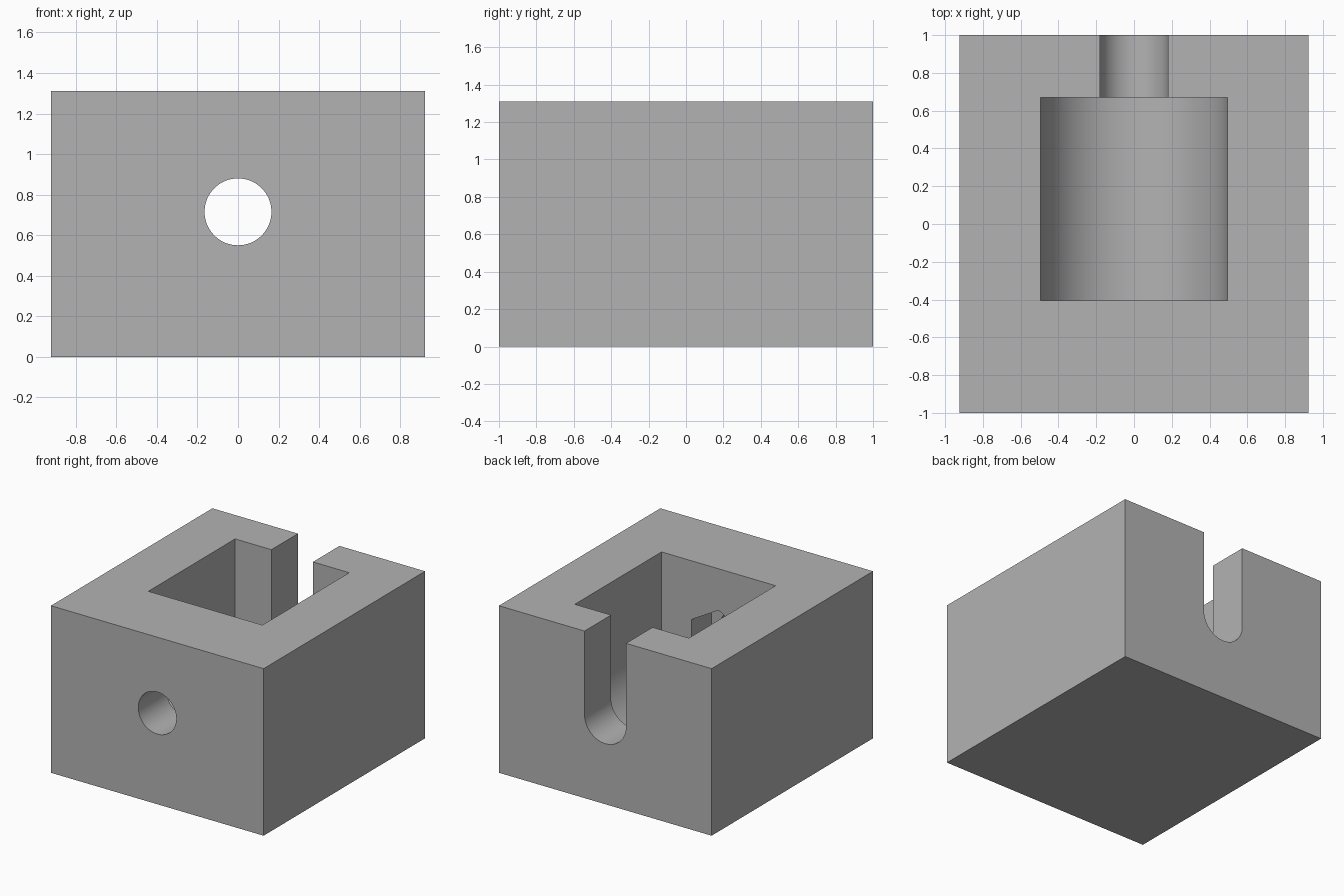
import bpy
import bmesh
from math import cos, sin, pi

if "Cube" in bpy.data.objects:
    bpy.data.objects.remove(bpy.data.objects["Cube"], do_unlink=True)

WIDTH, DEPTH, HEIGHT = 1.845, 2.0, 1.31
MID = HEIGHT / 2      # axis of the pocket and the neck slot
BOLT = 0.715          # axis of the bolt hole and the nut recess

grey = bpy.data.materials.new("grey")
grey.use_nodes = True
colour = (0.45, 0.45, 0.45, 1)
grey.diffuse_color = colour
grey.node_tree.nodes["Principled BSDF"].inputs["Base Color"].default_value = colour


def prism(name, outline, y0, y1):
    """Extrude an (x, z) outline along y."""
    bm = bmesh.new()
    face = bm.faces.new([bm.verts.new((x, y0, z)) for x, z in outline])
    out = bmesh.ops.extrude_face_region(bm, geom=[face])
    moved = [v for v in out["geom"] if isinstance(v, bmesh.types.BMVert)]
    bmesh.ops.translate(bm, verts=moved, vec=(0, y1 - y0, 0))
    bmesh.ops.recalc_face_normals(bm, faces=bm.faces)
    mesh = bpy.data.meshes.new(name)
    bm.to_mesh(mesh)
    bm.free()
    mesh.materials.append(grey)
    obj = bpy.data.objects.new(name, mesh)
    bpy.context.collection.objects.link(obj)
    return obj


def ring(radius, z, sides):
    """Regular polygon with a corner at the top."""
    return [(radius * sin(2 * pi * i / sides), z + radius * cos(2 * pi * i / sides))
            for i in range(sides)]


def trough(radius, z, steps=48):
    """Round-bottomed outline, open above the block."""
    arc = [(-radius * cos(pi * i / steps), z - radius * sin(pi * i / steps))
           for i in range(steps + 1)]
    return arc + [(radius, HEIGHT + 0.2), (-radius, HEIGHT + 0.2)]


# Solid block
w = WIDTH / 2
block = prism("holder_block", [(-w, 0), (w, 0), (w, HEIGHT), (-w, HEIGHT)],
              -DEPTH / 2, DEPTH / 2)

# Pocket, neck slot, bolt hole and hexagonal nut recess
cutters = [
    prism("pocket_cutter", trough(0.495, MID), -0.404, 0.671),
    prism("neck_slot_cutter", trough(0.18, MID), 0.5, 1.2),
    prism("nut_recess_cutter", ring(0.27, BOLT, 6), -0.65, -0.3),
    prism("bolt_hole_cutter", ring(0.165, BOLT, 64), -1.2, -0.55),
]

bpy.ops.object.select_all(action="DESELECT")
block.select_set(True)
bpy.context.view_layer.objects.active = block
for cutter in cutters:
    cutter.hide_render = True
    cut = block.modifiers.new(cutter.name, "BOOLEAN")
    cut.operation = "DIFFERENCE"
    cut.solver = "EXACT"
    cut.object = cutter
    bpy.ops.object.modifier_apply(modifier=cut.name)
    bpy.data.objects.remove(cutter, do_unlink=True)

# Smooth round walls, sharp corners
bpy.ops.object.shade_smooth_by_angle(angle=pi / 6)
